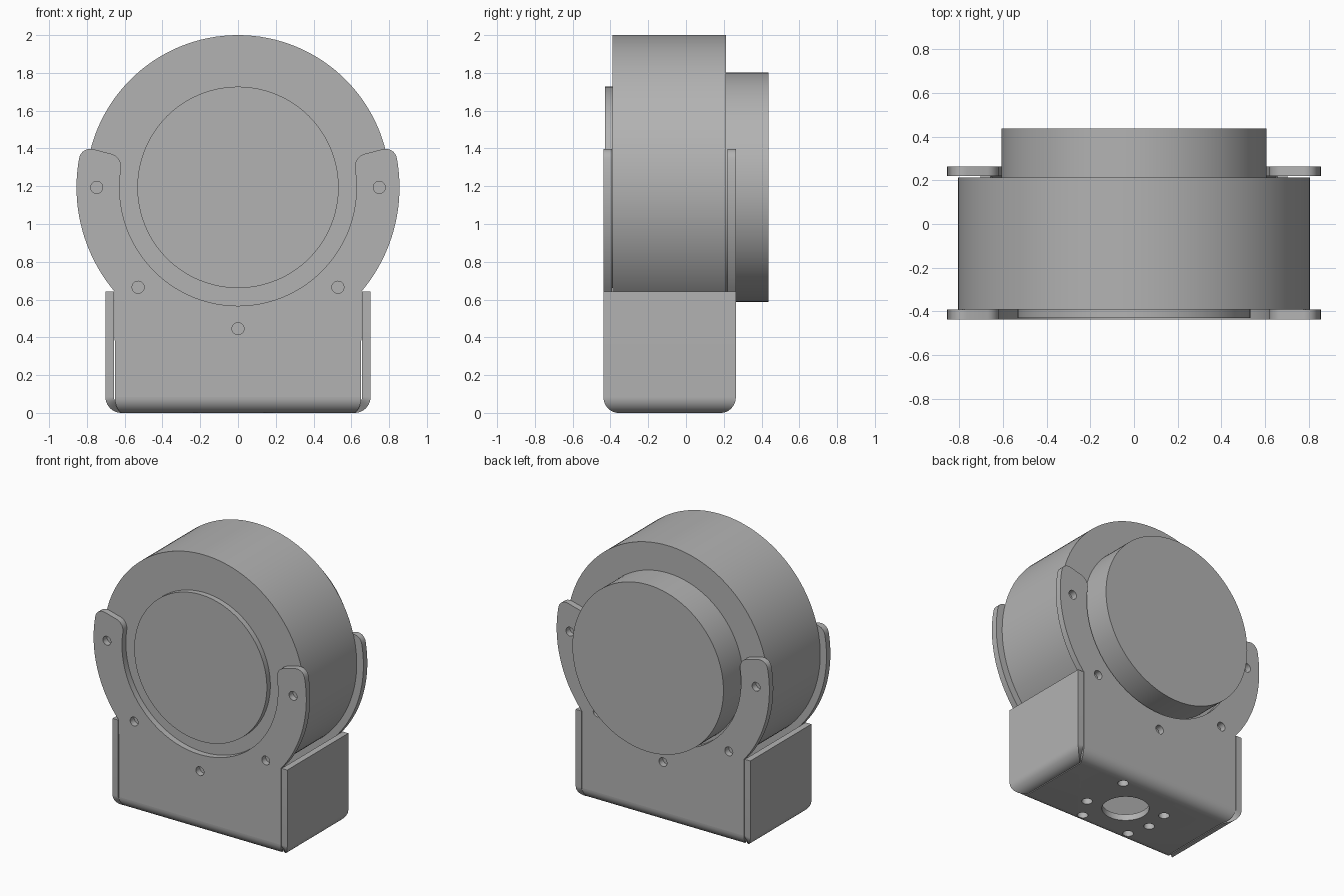
import bpy, bmesh
from math import pi, sin, cos, sqrt, asin, radians
from mathutils import Matrix

if "Cube" in bpy.data.objects:
    bpy.data.objects.remove(bpy.data.objects["Cube"])

grey = bpy.data.materials.new("plain grey")
grey.use_nodes = True
grey.diffuse_color = (0.45, 0.45, 0.45, 1)
grey.node_tree.nodes["Principled BSDF"].inputs["Base Color"].default_value = (0.45, 0.45, 0.45, 1)

AXIS_Z = 1.194            # height of the drum axis
FRONT, BACK = -0.437, 0.264   # bracket depth
MID = (FRONT + BACK) / 2
T = 0.045                 # sheet thickness
BEND = 0.085              # outer bend radius
TOP = 0.642               # top of the side flanges
HALF = 0.652              # half width of the front and back plates


def make_object(name, bm):
    bmesh.ops.recalc_face_normals(bm, faces=bm.faces)
    mesh = bpy.data.meshes.new(name)
    bm.to_mesh(mesh)
    bm.free()
    mesh.materials.append(grey)
    obj = bpy.data.objects.new(name, mesh)
    bpy.context.collection.objects.link(obj)
    return obj


def smooth(obj):
    bpy.ops.object.select_all(action='DESELECT')
    obj.select_set(True)
    bpy.context.view_layer.objects.active = obj
    bpy.ops.object.shade_smooth_by_angle(angle=radians(30))


def add_cylinder(bm, radius, depth, centre, along_y, segments):
    turn = Matrix.Rotation(pi / 2, 4, 'X') if along_y else Matrix()
    bmesh.ops.create_cone(bm, cap_ends=True, segments=segments, radius1=radius, radius2=radius,
                          depth=depth, matrix=Matrix.Translation(centre) @ turn)


def drum(name, radius, y0, y1):
    bm = bmesh.new()
    add_cylinder(bm, radius, y1 - y0, (0, (y0 + y1) / 2, AXIS_Z), True, 128)
    smooth(make_object(name, bm))


def drill(obj, holes, along_y):
    """Cut round holes, each given as (radius, centre)."""
    bm = bmesh.new()
    for radius, centre in holes:
        add_cylinder(bm, radius, 0.2, centre, along_y, 32)
    cutter = make_object("hole_cutter", bm)
    cutter.hide_render = True
    mod = obj.modifiers.new("holes", 'BOOLEAN')
    mod.operation, mod.solver, mod.object = 'DIFFERENCE', 'EXACT', cutter
    bpy.ops.object.select_all(action='DESELECT')
    obj.select_set(True)
    bpy.context.view_layer.objects.active = obj
    bpy.ops.object.modifier_apply(modifier=mod.name)
    bpy.data.objects.remove(cutter)


def bent_sheet(name, path, place, full, inset):
    """Sheet swept along (outer, inner) point pairs; its ends round off near the floor."""
    bm = bmesh.new()
    rows = []
    for outer, inner in path:
        k = 1 - min(outer[1] / BEND, 1)
        w = full - inset * (1 - sqrt(max(0, 1 - k * k)))
        rows.append([bm.verts.new(place(*p, s * w)) for p, s in
                     ((outer, -1), (outer, 1), (inner, 1), (inner, -1))])
    for a, b in zip(rows, rows[1:]):
        for i in range(4):
            j = (i + 1) % 4
            bm.faces.new((a[i], a[j], b[j], b[i]))
    bm.faces.new(rows[0])
    bm.faces.new(rows[-1][::-1])
    return make_object(name, bm)


def bend(reach):
    """Quarter bend from the floor up to vertical, ending at distance reach."""
    c = reach - BEND
    pairs = []
    for i in range(13):
        a = pi / 2 * i / 12
        pairs.append(tuple((c + r * sin(a), BEND - r * cos(a)) for r in (BEND, BEND - T)))
    return pairs


def yoke_plate(name, y):
    """Flat plate with two curved arms that hold the drum."""
    r_out, r_in, corner, end = 0.855, 0.627, 0.065, radians(14.8)
    polar = []
    start = asin((TOP - AXIS_Z) / r_out)
    stop = end - corner / r_out
    polar += [(r_out, start + (stop - start) * i / 32) for i in range(32)]
    for i in range(9):
        t = pi / 2 * (1 - i / 8)
        polar.append((r_out - corner + corner * sin(t), end - corner * (1 - cos(t)) / r_out))
    for i in range(9):
        t = pi / 2 * i / 8
        polar.append((r_in + corner - corner * sin(t), end - corner * (1 - cos(t)) / r_in))
    stop = end - corner / r_in
    polar += [(r_in, stop + (-pi / 2 - stop) * i / 40) for i in range(1, 41)]
    half = [(HALF, BEND)] + [(r * cos(a), AXIS_Z + r * sin(a)) for r, a in polar]
    outline = half + [(-x, z) for x, z in half[-2::-1]]
    bm = bmesh.new()
    face = bm.faces.new([bm.verts.new((x, y, z)) for x, z in outline])
    grown = bmesh.ops.extrude_face_region(bm, geom=[face])["geom"]
    bmesh.ops.translate(bm, vec=(0, T, 0), verts=[v for v in grown if isinstance(v, bmesh.types.BMVert)])
    plate = make_object(name, bm)
    # Screw holes around the drum
    angles = [radians(a) for a in (0, 180, 225, 270, 315)]
    drill(plate, [(0.032, (0.748 * cos(a), y + T / 2, AXIS_Z + 0.748 * sin(a))) for a in angles], True)
    smooth(plate)


# Drum body with its front disc and rear housing
drum("drum_body", 0.806, -0.39, 0.212)
drum("front_disc", 0.533, -0.43, -0.39)
drum("rear_housing", 0.607, 0.212, 0.437)

# Front and back plates
yoke_plate("front_plate", FRONT)
yoke_plate("back_plate", BACK - T)

# Floor with its front and back bends
right = bend((BACK - FRONT) / 2)
left = [tuple((-p, z) for p, z in pair) for pair in right[::-1]]
floor = bent_sheet("bracket_floor", left + right, lambda p, z, w: (w, MID + p, z), HALF, 0.042)
spots = [(0.225, 0.243), (0.255, -0.09), (0.16, -0.25), (-0.225, -0.243), (-0.27, -0.08), (-0.255, 0.09)]
drill(floor, [(0.156, (0, MID, 0))] + [(0.036, (x, MID + y, 0)) for x, y in spots], False)
smooth(floor)

# Side flanges
for name, side in (("left_flange", 1), ("right_flange", -1)):
    path = bend(0.702) + [((0.702, TOP), (0.702 - T, TOP))]
    smooth(bent_sheet(name, path, lambda p, z, w: (side * p, MID + w, z), (BACK - FRONT) / 2, 0.08))
